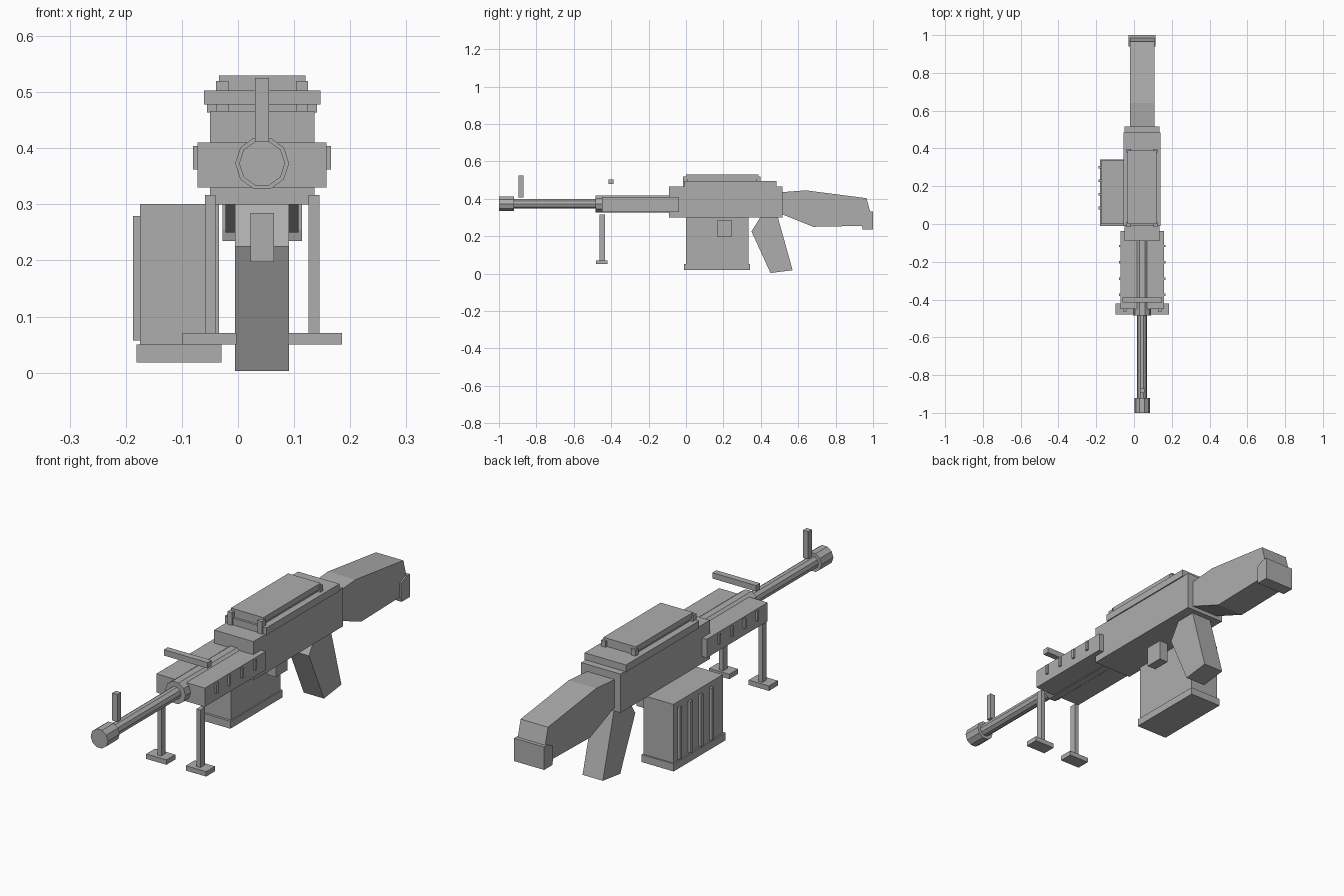
import bpy, bmesh
from math import pi
from mathutils import Matrix, Vector

cube = bpy.data.objects.get("Cube")
if cube:
    bpy.data.objects.remove(cube, do_unlink=True)

GREY = (0.42, 0.42, 0.42, 1)
mat = bpy.data.materials.new("plain grey")
mat.use_nodes = True
mat.diffuse_color = GREY
mat.node_tree.nodes["Principled BSDF"].inputs["Base Color"].default_value = GREY

CX = 0.043        # centre line of the body
BORE = 0.373      # height of the barrel axis


def finish(name, bm):
    bmesh.ops.recalc_face_normals(bm, faces=bm.faces)
    mesh = bpy.data.meshes.new(name)
    bm.to_mesh(mesh)
    bm.free()
    mesh.materials.append(mat)
    obj = bpy.data.objects.new(name, mesh)
    bpy.context.collection.objects.link(obj)
    return obj


def box(name, x, y, z):
    """Box from (min, max) pairs."""
    bm = bmesh.new()
    bmesh.ops.create_cube(bm, size=1)
    size = Vector([b - a for a, b in (x, y, z)])
    mid = Vector([(a + b) / 2 for a, b in (x, y, z)])
    bmesh.ops.transform(bm, verts=bm.verts,
                        matrix=Matrix.Translation(mid) @ Matrix.Diagonal(size).to_4x4())
    return finish(name, bm)


def centred(name, half, y, z):
    return box(name, (CX - half, CX + half), y, z)


def pair(name, inner, outer, y, z):
    """Matching boxes on both sides of the body."""
    box("right_" + name, (CX - outer, CX - inner), y, z)
    box("left_" + name, (CX + inner, CX + outer), y, z)


def tube(name, radius, y0, y1):
    """Ten-sided cylinder along the bore, flat side up."""
    bm = bmesh.new()
    bmesh.ops.create_cone(bm, cap_ends=True, segments=10, radius1=radius,
                          radius2=radius, depth=y1 - y0)
    turn = Matrix.Rotation(pi / 2, 4, 'X') @ Matrix.Rotation(pi / 2, 4, 'Z')
    bmesh.ops.transform(bm, verts=bm.verts,
                        matrix=Matrix.Translation((CX, (y0 + y1) / 2, BORE)) @ turn)
    return finish(name, bm)


def profile(name, half, points):
    """Side profile in (y, z) extruded across the body."""
    bm = bmesh.new()
    face = bm.faces.new([bm.verts.new((CX - half, y, z)) for y, z in points])
    ext = bmesh.ops.extrude_face_region(bm, geom=[face])
    verts = [g for g in ext["geom"] if isinstance(g, bmesh.types.BMVert)]
    bmesh.ops.translate(bm, verts=verts, vec=(2 * half, 0, 0))
    return finish(name, bm)


# Barrel and sights
tube("barrel", 0.027, -0.93, -0.4)
tube("muzzle", 0.041, -1.0, -0.92)
tube("barrel_sleeve", 0.048, -0.485, -0.08)
centred("front_sight", 0.0125, (-0.895, -0.87), (0.408, 0.525))
centred("rear_sight_bar", 0.104, (-0.415, -0.388), (0.478, 0.503))

# Handguard with raised side ribs
centred("handguard", 0.115, (-0.45, -0.038), (0.33, 0.41))
for y in (-0.375, -0.29, -0.203, -0.116):
    pair("handguard_rib", 0.11, 0.123, (y - 0.006, y + 0.006), (0.362, 0.404))

# Bipod
pair("bipod_leg", 0.083, 0.102, (-0.462, -0.432), (0.065, 0.317))
pair("bipod_foot", 0.046, 0.142, (-0.48, -0.42), (0.05, 0.071))

# Receiver and top cover
centred("receiver", 0.093, (-0.09, 0.515), (0.30, 0.466))
centred("receiver_top", 0.098, (-0.01, 0.485), (0.464, 0.495))
centred("cover_base", 0.07, (0.0, 0.388), (0.49, 0.508))
centred("cover", 0.077, (0.0, 0.388), (0.506, 0.53))
pair("front_cover_post", 0.06, 0.082, (-0.016, 0.01), (0.466, 0.52))
pair("rear_cover_post", 0.06, 0.082, (0.378, 0.398), (0.49, 0.52))

# Stock, butt and grip
profile("stock", 0.065, [(0.51, 0.435), (0.64, 0.445), (0.965, 0.403), (0.985, 0.33),
                         (0.94, 0.255), (0.68, 0.25), (0.51, 0.318)])
profile("butt_block", 0.071, [(0.94, 0.255), (0.945, 0.235), (1.0, 0.235),
                              (1.0, 0.333), (0.975, 0.333), (0.94, 0.315)])
profile("grip", 0.048, [(0.40, 0.305), (0.35, 0.225), (0.452, 0.003),
                        (0.57, 0.018), (0.49, 0.305)])
centred("trigger_block", 0.021, (0.165, 0.245), (0.197, 0.285))

# Ammunition box with ribs on its outer side
box("ammo_box", (-0.175, -0.034), (0.0, 0.335), (0.045, 0.301))
box("ammo_box_base", (-0.181, -0.029), (-0.01, 0.342), (0.018, 0.05))
for i in range(4):
    y = 0.085 + i * 0.072
    box("ammo_box_rib", (-0.187, -0.17), (y - 0.007, y + 0.007), (0.057, 0.279))
